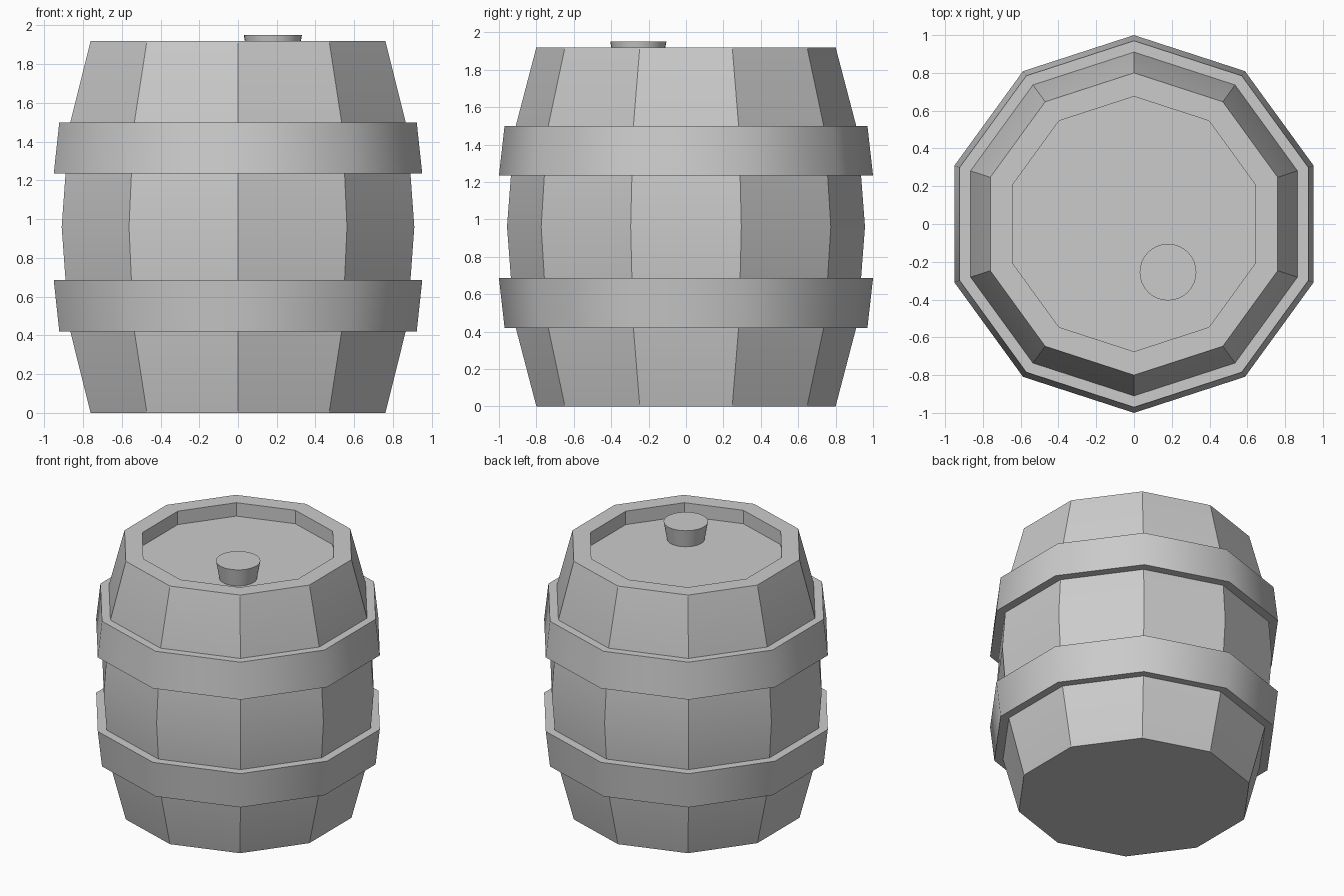
import bpy, bmesh, math

if "Cube" in bpy.data.objects:
    bpy.data.objects.remove(bpy.data.objects["Cube"])

SIDES = 10


def lathe(name, profile, sides, smooth_angle, closed=False, center=(0, 0)):
    """Revolve (radius, z) points; open profiles get end caps, closed ones form a ring."""
    bm = bmesh.new()
    rings = []
    for r, z in profile:
        ring = []
        for i in range(sides):
            a = math.pi / 2 + 2 * math.pi * i / sides
            ring.append(bm.verts.new((r * math.cos(a), r * math.sin(a), z)))
        rings.append(ring)
    pairs = list(zip(rings, rings[1:]))
    if closed:
        pairs.append((rings[-1], rings[0]))
    for lo, hi in pairs:
        for i in range(sides):
            j = (i + 1) % sides
            bm.faces.new((lo[i], lo[j], hi[j], hi[i]))
    if not closed:
        bm.faces.new(rings[0][::-1])
        bm.faces.new(rings[-1])
    bmesh.ops.recalc_face_normals(bm, faces=bm.faces)
    mesh = bpy.data.meshes.new(name)
    bm.to_mesh(mesh)
    bm.free()
    obj = bpy.data.objects.new(name, mesh)
    obj.location = (center[0], center[1], 0)
    bpy.context.collection.objects.link(obj)
    # Smooth shading, with edges sharper than the given angle kept crisp
    bpy.ops.object.select_all(action='DESELECT')
    obj.select_set(True)
    bpy.context.view_layer.objects.active = obj
    bpy.ops.object.shade_smooth_by_angle(angle=math.radians(smooth_angle))
    return obj


# Staved body, bulging at mid height, with a recessed lid
lathe("barrel_body", [
    (0.80, 0.0), (0.91, 0.42), (0.936, 0.685), (0.957, 0.96),
    (0.936, 1.235), (0.91, 1.50), (0.80, 1.92),
    (0.675, 1.92), (0.675, 1.82)], SIDES, 30)

# Hoops: widest edge towards the middle of the barrel
hoop = [(0.90, 1.235), (1.00, 1.235), (0.97, 1.50), (0.90, 1.50)]
lathe("upper_hoop", hoop, SIDES, 40, closed=True)
lathe("lower_hoop", [(r, 1.92 - z) for r, z in hoop], SIDES, 40, closed=True)

# Tapered bung in the lid
lathe("bung", [(0.125, 1.81), (0.15, 1.95)], 32, 30, center=(0.18, -0.255))
